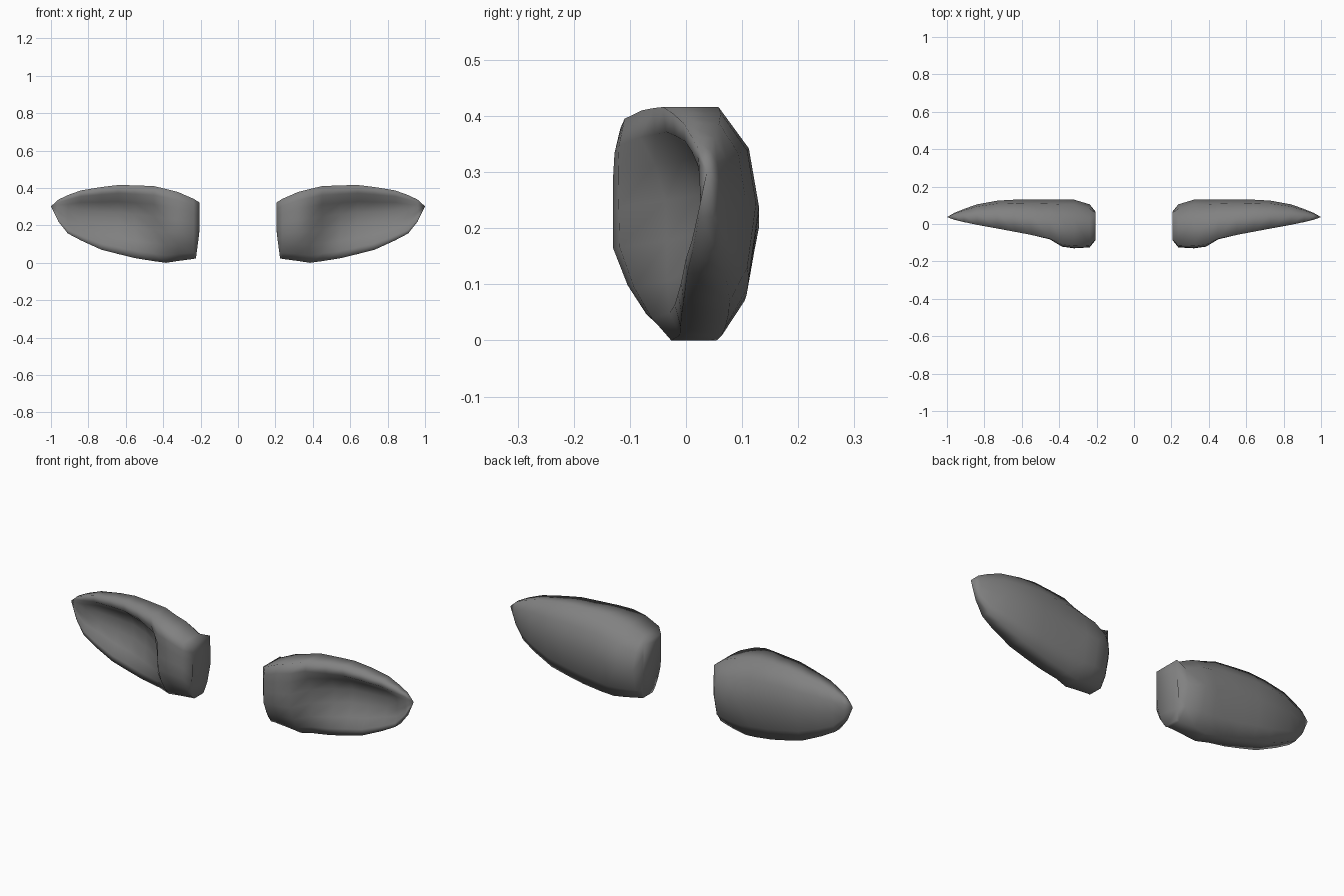
import bpy, bmesh, math

if "Cube" in bpy.data.objects:
    bpy.data.objects.remove(bpy.data.objects["Cube"])

grey = bpy.data.materials.new("dark grey")
grey.use_nodes = True
GREY = (0.22, 0.22, 0.22, 1)
grey.diffuse_color = GREY
grey.node_tree.nodes["Principled BSDF"].inputs["Base Color"].default_value = GREY

# Cross-sections along the ear: x, bottom, top, front y, back y, openness of the hollow
SECTIONS = [
    (0.205, 0.024, 0.322, -0.085, 0.065, 0),
    (0.237, 0.021, 0.342, -0.125, 0.105, 0),
    (0.32, 0.01, 0.378, -0.13, 0.13, 0),
    (0.385, 0, 0.395, -0.122, 0.13, 0.15),
    (0.45, 0.009, 0.41, -0.09, 0.13, 0.7),
    (0.55, 0.025, 0.414, -0.068, 0.13, 0.92),
    (0.64, 0.047, 0.416, -0.05, 0.13, 1),
    (0.73, 0.07, 0.405, -0.032, 0.125, 1),
    (0.84, 0.12, 0.387, -0.01, 0.105, 0.95),
    (0.91, 0.157, 0.362, 0.007, 0.08, 0.75),
    (0.96, 0.22, 0.338, 0.022, 0.06, 0.35),
]
# Outer shell as (front-to-back, bottom-to-top) fractions, from top over the back to the bottom
SHELL = [(0.05, 1), (0.6, 1), (0.9, 0.8), (1, 0.52), (0.9, 0.18), (0.7, 0)]
# Front as (closed depth, open depth, bottom-to-top) fractions, from the lower to the upper rim
FRONT = [(0.1, 0.36, 0.24), (0, 0.49, 0.42), (0, 0.53, 0.6),
         (0, 0.38, 0.76), (0.01, 0.08, 0.88)]


def build_ear(name, side):
    bm = bmesh.new()
    rings = []
    for i, (x, low, top, front, back, opening) in enumerate(SECTIONS):
        # The lower lip comes forward towards the tip
        lip = min(0.38, 0.65 * (1 - x))
        points = SHELL + [(lip, 0), (lip * (0.6 + 0.25 * opening), 0.1)]
        # The hollow begins further out near its upper rim
        points += [(c + opening ** (1 + 2 * t) * (o - c), t) for c, o, t in FRONT]
        ring = []
        for u, t in points:
            lean = 0
            if i == 0:
                # The inner end is squarer, and leans outwards at the bottom
                lean = max(0, 0.04 * (0.5 - t))
                u += (0.3 + 0.6 * t) * (round(u) - u)
            ring.append(bm.verts.new((side * (x + lean), front + u * (back - front),
                                      low + t * (top - low))))
        rings.append(ring)

    # Skin between neighbouring sections
    for a, b in zip(rings, rings[1:]):
        for j in range(len(a)):
            k = (j + 1) % len(a)
            bm.faces.new((a[j], a[k], b[k], b[j]))
    # Flat inner end and pointed tip
    bm.faces.new(rings[0])
    tip = bm.verts.new((side, 0.037, 0.302))
    last = rings[-1]
    for j in range(len(last)):
        bm.faces.new((last[j], last[(j + 1) % len(last)], tip))

    bmesh.ops.recalc_face_normals(bm, faces=bm.faces[:])
    mesh = bpy.data.meshes.new(name)
    bm.to_mesh(mesh)
    bm.free()
    mesh.materials.append(grey)
    ear = bpy.data.objects.new(name, mesh)
    bpy.context.collection.objects.link(ear)
    bpy.ops.object.select_all(action="DESELECT")
    ear.select_set(True)
    bpy.context.view_layer.objects.active = ear
    bpy.ops.object.shade_smooth_by_angle(angle=math.radians(100))


build_ear("left_ear", 1)
build_ear("right_ear", -1)
